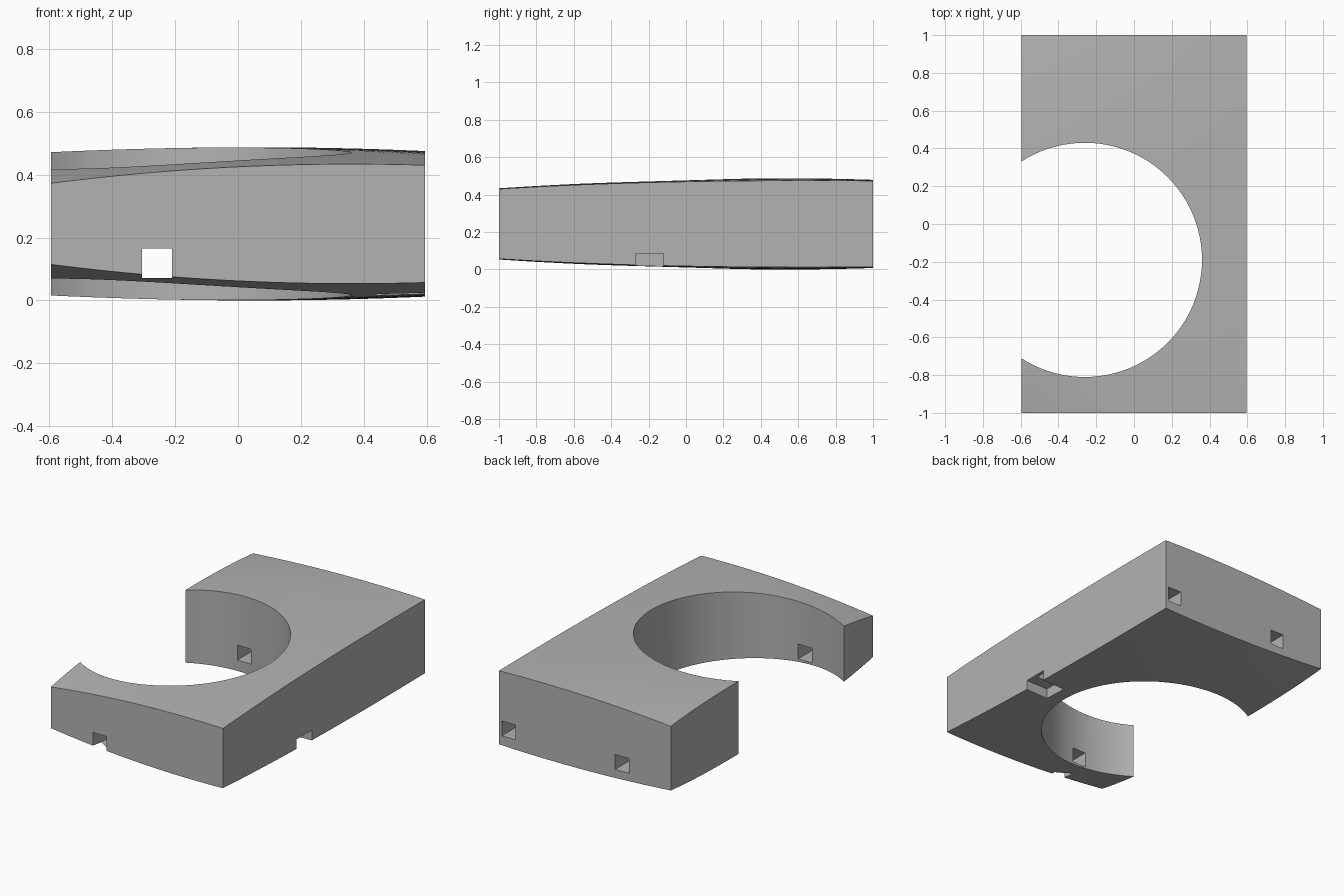
import bpy, bmesh, math
from mathutils import Vector

if "Cube" in bpy.data.objects:
    bpy.data.objects.remove(bpy.data.objects["Cube"], do_unlink=True)

MID, HALF = 0.2435, 0.2435
X_NODES = (-0.6, 0, 0.6)
Y_NODES = (-1, -0.5, 0, 0.5, 1)
# How far the domed surface falls below its crown, one row per x node
DROP = ((0.115, 0.048, 0.021, 0.017, 0.043),
        (0.062, 0.027, 0.008, 0.0, 0.011),
        (0.057, 0.032, 0.018, 0.0125, 0.0135))

grey = bpy.data.materials.new("plain grey")
grey.use_nodes = True
grey.diffuse_color = (0.45, 0.45, 0.45, 1)
grey.node_tree.nodes["Principled BSDF"].inputs["Base Color"].default_value = grey.diffuse_color


def blend(t, nodes, values):
    """Smooth polynomial through the given values."""
    return sum(v * math.prod((t - m) / (n - m) for m in nodes if m != n)
               for n, v in zip(nodes, values))


def half_thickness(x, y):
    return HALF - blend(x, X_NODES, [blend(y, Y_NODES, row) for row in DROP])


def add_object(name, bm):
    mesh = bpy.data.meshes.new(name)
    bmesh.ops.recalc_face_normals(bm, faces=bm.faces)
    bm.to_mesh(mesh)
    bm.free()
    mesh.materials.append(grey)
    obj = bpy.data.objects.new(name, mesh)
    bpy.context.collection.objects.link(obj)
    return obj


def box_cutter(name, low, high):
    low, high = Vector(low), Vector(high)
    bm = bmesh.new()
    bmesh.ops.create_cube(bm, size=1)
    bmesh.ops.scale(bm, vec=high - low, verts=bm.verts)
    bmesh.ops.translate(bm, vec=(low + high) / 2, verts=bm.verts)
    return add_object(name, bm)


# Slab: a flat grid thickened into a lens-like block
bm = bmesh.new()
bmesh.ops.create_grid(bm, x_segments=24, y_segments=40, size=1)
bmesh.ops.scale(bm, vec=(0.595, 1, 1), verts=bm.verts)
lower = list(bm.verts)
upper = bmesh.ops.extrude_face_region(bm, geom=list(bm.faces), use_keep_orig=True)
upper = [g for g in upper["geom"] if isinstance(g, bmesh.types.BMVert)]
for verts, side in ((lower, -1), (upper, 1)):
    for v in verts:
        v.co.z = MID + side * half_thickness(v.co.x, v.co.y)
slab = add_object("domed_slab", bm)

# Large round opening that breaks through the right side
bm = bmesh.new()
bmesh.ops.create_cone(bm, cap_ends=True, segments=96, radius1=0.62, radius2=0.62, depth=2)
bmesh.ops.translate(bm, vec=(-0.26, -0.19, 0), verts=bm.verts)
cutters = [add_object("round_opening_cutter", bm)]

# Square channels and the notch under the left side
cutters += [
    box_cutter("through_channel_cutter", (-0.305, -1.2, 0.072), (-0.21, 1.2, 0.165)),
    box_cutter("side_channel_cutter", (0.48, -0.2, 0.072), (0.575, 1.2, 0.165)),
    box_cutter("side_notch_cutter", (0.44, -0.27, -0.2), (0.8, -0.12, 0.084)),
]

bpy.context.view_layer.objects.active = slab
slab.select_set(True)
for cutter in cutters:
    mod = slab.modifiers.new(cutter.name, "BOOLEAN")
    mod.operation = "DIFFERENCE"
    mod.solver = "EXACT"
    mod.object = cutter
    bpy.ops.object.modifier_apply(modifier=mod.name)
for cutter in cutters:
    bpy.data.objects.remove(cutter, do_unlink=True)

bpy.ops.object.select_all(action="DESELECT")
slab.select_set(True)
bpy.ops.object.shade_smooth_by_angle(angle=math.radians(30))
